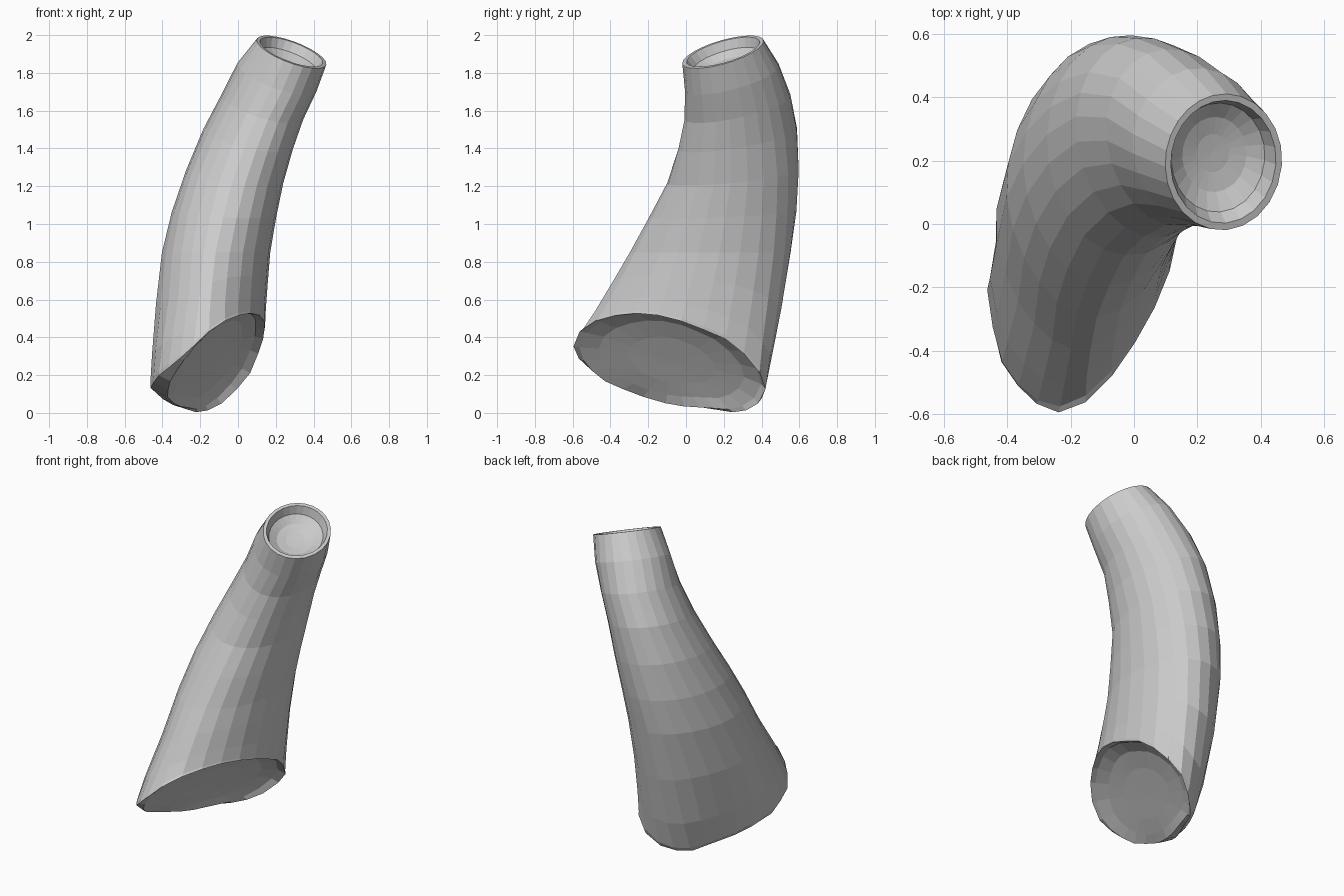
import bpy, bmesh
from math import sin, cos, atan2, tau
from mathutils import Vector

if "Cube" in bpy.data.objects:
    bpy.data.objects.remove(bpy.data.objects["Cube"])

SIDES = 24
# Horizontal slices of the limb: z, x min, x max, y min, y max, skew
SLICES = [(0.0, -.475, .15, -.62, .43, .25), (0.3, -.465, .15, -.60, .465, .25),
          (0.6, -.445, .15, -.45, .515, .2), (0.9, -.40, .175, -.27, .565, .1),
          (1.2, -.31, .235, -.105, .60, -.03), (1.5, -.185, .32, -.01, .59, -.17),
          (1.7, -.08, .415, -.005, .55, -.23), (1.85, -.005, .47, -.02, .49, -.2),
          (2.0, .115, .505, -.025, .395, -.2)]
# Rim of the slanted lower end, counter-clockwise seen from above
EDGE = [(.145, 0, .48), (.13, .26, .37), (.06, .40, .2), (-.02, .425, .11),
        (-.12, .36, .02), (-.22, .25, .003), (-.37, -.05, .05), (-.465, -.2, .13),
        (-.43, -.42, .19), (-.34, -.55, .26), (-.25, -.6, .34),
        (-.155, -.565, .43), (-.05, -.46, .50), (.05, -.3, .53), (.11, -.16, .52)]


def slice_params(z):
    for a, b in zip(SLICES, SLICES[1:]):
        if z <= b[0] or b is SLICES[-1]:
            f = (z - a[0]) / (b[0] - a[0])
            xl, xr, yf, yb, s = [u + (v - u) * f for u, v in zip(a[1:], b[1:])]
            return (xl + xr) / 2, (xr - xl) / 2, (yf + yb) / 2, (yb - yf) / 2, s


def body(t, z):
    cx, rx, cy, ry, s = slice_params(z)
    # the front left of the flared part is slightly flattened
    flat = 0
    if cos(t) < 0 and sin(t + s) < 0:
        flat = .07 * cos(t) * sin(t + s) * max(0, 1 - abs(z - .65) / .5)
    return Vector((cx + rx * cos(t) + flat, cy + ry * sin(t + s) + flat, z))


def tilted(t, zc, w):
    # ring on a plane tipped towards +x and -y
    cx, _, cy, _, _ = slice_params(zc)
    z = zc
    for _ in range(12):
        p = body(t, z)
        z = zc + w * (-.35 * (p.x - cx) + .28 * (p.y - cy))
    return body(t, z)


def edge_angle(p):
    cx, rx, cy, ry, s = slice_params(p[2])
    c = (p[0] - cx) / rx
    return atan2(((p[1] - cy) / ry - c * sin(s)) / cos(s), c) % tau


rim = sorted((edge_angle(p), Vector(p)) for p in EDGE)
rim = [(rim[-1][0] - tau, rim[-1][1])] + rim + [(rim[0][0] + tau, rim[0][1])]


def edge(t):
    for (a, p), (b, q) in zip(rim, rim[1:]):
        if a <= t <= b:
            return p.lerp(q, (t - a) / (b - a))


def blend(t, f):
    e = edge(t)
    return body(t, e.z + (.85 - e.z) * f).lerp(e, (1 - f) ** 3)


angles = [tau * i / SIDES for i in range(SIDES)]
low = [edge(t) for t in angles]
top = [tilted(t, 1.92, 1) for t in angles]
low_c = sum(low, Vector()) / SIDES
top_c = sum(top, Vector()) / SIDES
low_n = Vector((.76, -.26, -.59)).normalized()
top_n = Vector((.35, -.28, 1)).normalized()
low_c += low_n * (-.23 - low_c.dot(low_n))


def cap_ring(scale, depth, keep=0):
    # keep = how much of the rim's waviness remains
    out = []
    for p in low:
        d = p - low_c
        d -= low_n * d.dot(low_n) * (1 - keep)
        out.append(low_c + d * scale - low_n * depth)
    return out


def bowl_ring(scale, depth):
    return [top_c + (p - top_c) * scale - top_n * depth for p in top]


# Recessed lower end, limb wall, then hollow upper end
rings = [cap_ring(.45, .035), cap_ring(.75, .028, .1), cap_ring(.94, .005, .3), low]
rings += [[blend(t, f) for t in angles] for f in (.12, .35, .65, 1)]
rings += [[tilted(t, z, w) for t in angles]
          for z, w in ((1.05, .15), (1.25, .35), (1.45, .55), (1.62, .75), (1.78, .9))]
rings += [top, bowl_ring(.9, 0), bowl_ring(.8, .05), bowl_ring(.55, .08), bowl_ring(.28, .09)]

bm = bmesh.new()
loops = [[bm.verts.new(p) for p in r] for r in rings]
for a, b in zip(loops, loops[1:]):
    for i in range(SIDES):
        j = (i + 1) % SIDES
        bm.faces.new((a[i], a[j], b[j], b[i]))
for loop, centre in ((loops[0], low_c - low_n * .037), (loops[-1], top_c - top_n * .092)):
    c = bm.verts.new(centre)
    for i in range(SIDES):
        bm.faces.new((loop[i], loop[(i + 1) % SIDES], c))
bmesh.ops.recalc_face_normals(bm, faces=bm.faces)
mesh = bpy.data.meshes.new("curved_limb")
bm.to_mesh(mesh)
bm.free()
bpy.context.collection.objects.link(bpy.data.objects.new("curved_limb", mesh))
